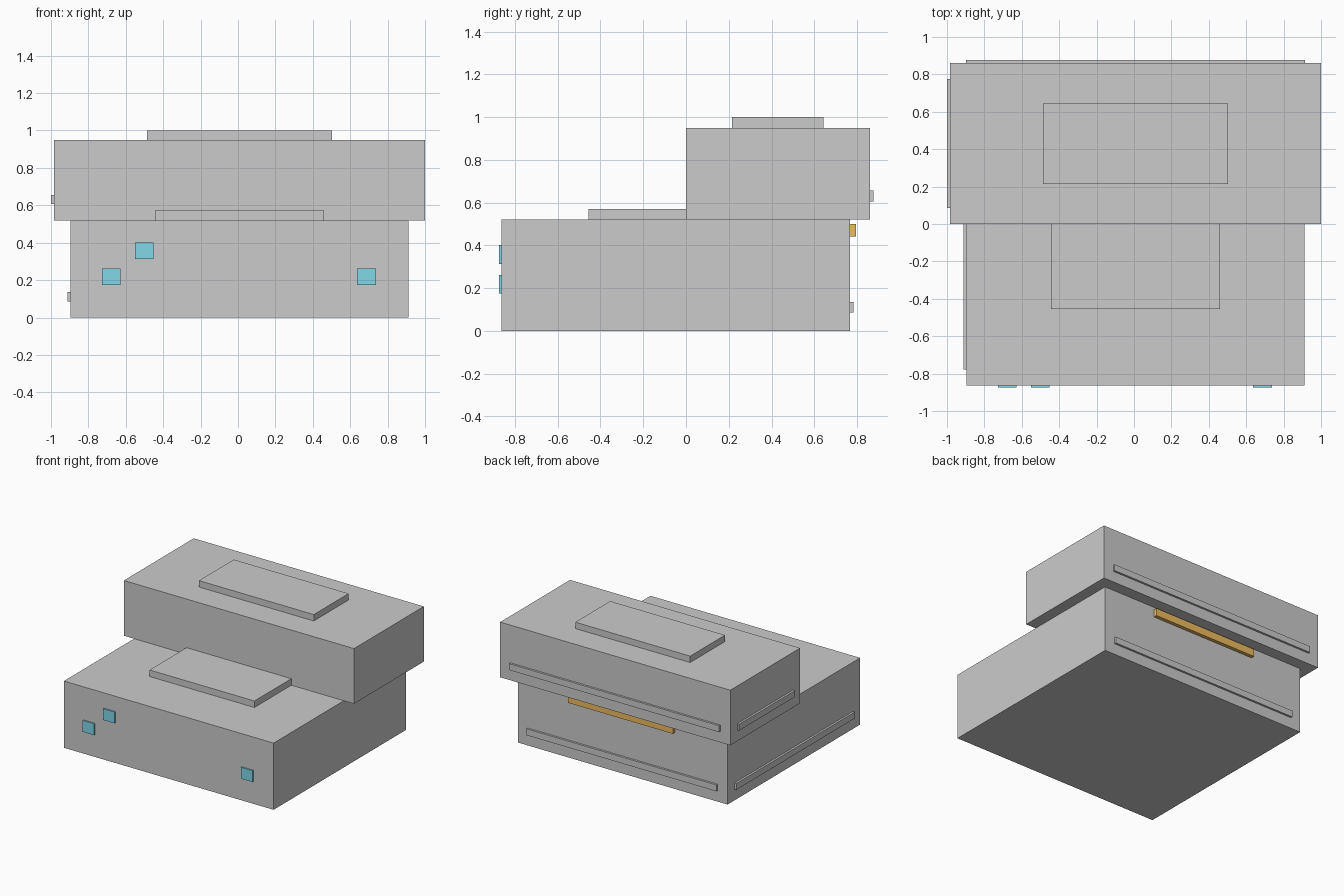
import bpy

if "Cube" in bpy.data.objects:
    bpy.data.objects.remove(bpy.data.objects["Cube"])


def material(name, color):
    mat = bpy.data.materials.new(name)
    mat.diffuse_color = color
    mat.use_nodes = True
    mat.node_tree.nodes["Principled BSDF"].inputs["Base Color"].default_value = mat.diffuse_color
    return mat


def box(name, xr, yr, zr, mat=None):
    """Axis-aligned box from its x, y and z ranges."""
    bpy.ops.mesh.primitive_cube_add(
        size=1, location=[sum(r) / 2 for r in (xr, yr, zr)])
    obj = bpy.context.object
    obj.name = name
    obj.scale = [r[1] - r[0] for r in (xr, yr, zr)]
    bpy.ops.object.transform_apply(location=False, rotation=False, scale=True)
    if mat:
        obj.data.materials.append(mat)
    return obj


glass = material("window_cyan", (0.22, 0.68, 0.80, 1))
orange = material("sign_orange", (0.85, 0.50, 0.12, 1))

CX = 0.008       # centre of the storeys in x
MARGIN = 0.086   # inset of trim ends from the corners
TRIM_H = 0.05
TRIM_D = 0.016

# name, half width, y range, z range
storeys = [
    ("lower", 0.904, (-0.864, 0.768), (0.0, 0.52)),
    ("upper", 0.992, (0.0, 0.86), (0.52, 0.95)),
]

for name, half, (y0, y1), (z0, z1) in storeys:
    x0, x1 = CX - half, CX + half
    trim_z = (z0 + MARGIN, z0 + MARGIN + TRIM_H)
    # Storey block
    box(name + "_storey", (x0, x1), (y0, y1), (z0, z1))
    # Trim strips on the back and left walls
    box(name + "_back_trim", (x0 + MARGIN, x1 - MARGIN),
        (y1, y1 + TRIM_D), trim_z)
    box(name + "_left_trim", (x0 - TRIM_D, x0),
        (y0 + MARGIN, y1 - MARGIN), trim_z)

# Raised roof panels
box("lower_roof_panel", (CX - 0.452, CX + 0.452), (-0.455, 0.0), (0.52, 0.571))
box("upper_roof_panel", (CX - 0.495, CX + 0.495), (0.215, 0.644), (0.95, 1.0))

# Front windows
for i, (x, z) in enumerate([(-0.677, 0.218), (-0.502, 0.357), (0.687, 0.218)]):
    box(f"front_window_{i + 1}", (x - 0.05, x + 0.05), (-0.875, -0.864),
        (z - 0.044, z + 0.044), glass)

# Coloured bar on the back wall
box("back_bar", (CX - 0.452, CX + 0.452), (0.768, 0.796), (0.441, 0.5), orange)
